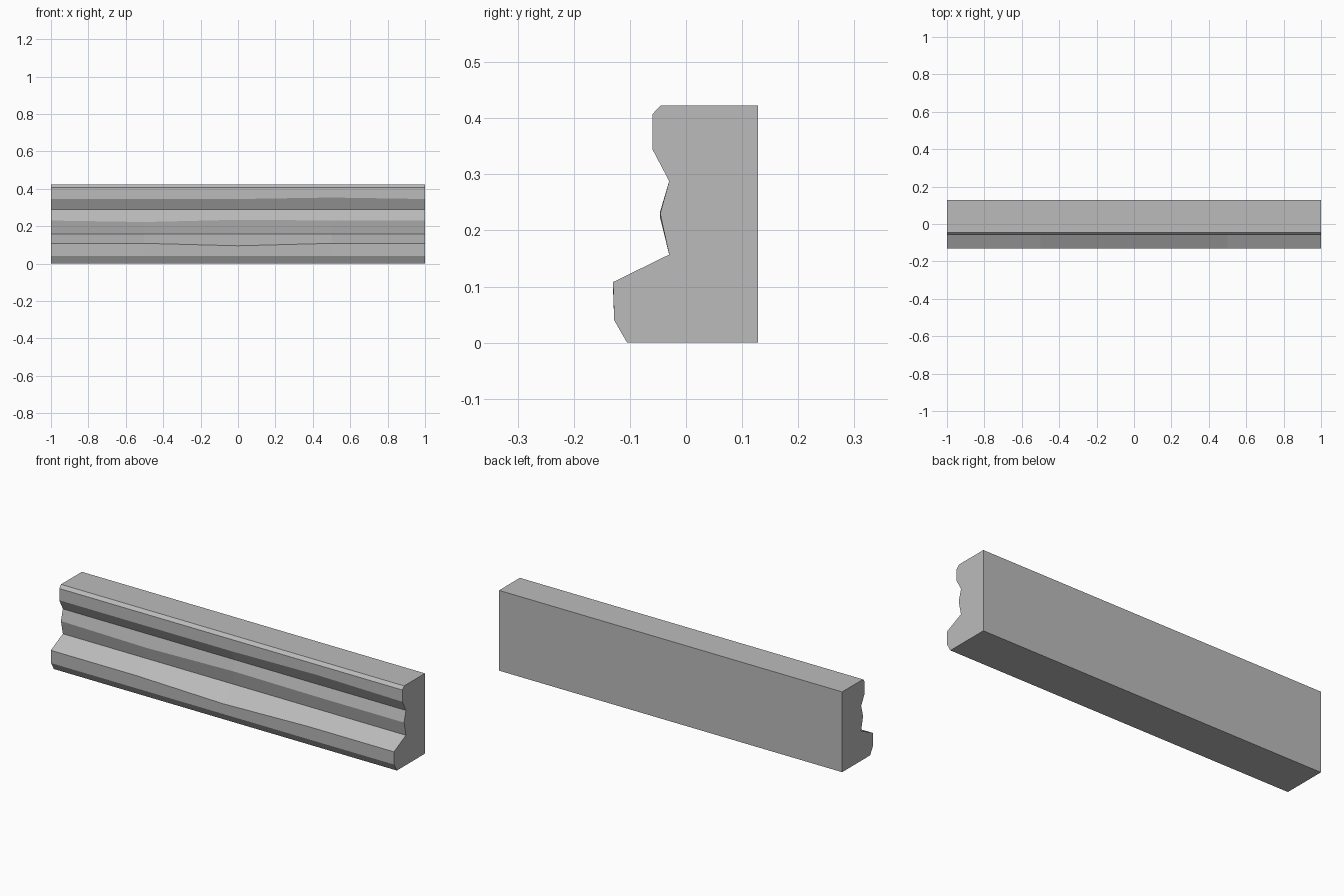
import bpy
import bmesh

cube = bpy.data.objects.get("Cube")
if cube:
    bpy.data.objects.remove(cube, do_unlink=True)

# One plain grey material
grey = bpy.data.materials.new("plain_grey")
grey.use_nodes = True
colour = (0.5, 0.5, 0.5, 1)
grey.diffuse_color = colour
grey.node_tree.nodes["Principled BSDF"].inputs["Base Color"].default_value = colour

# Cross-section (y, z), from the back bottom around the moulded front
profile = [
    (0.128, 0), (-0.105, 0), (-0.128, 0.04), (-0.13, 0.108),
    (-0.03, 0.157), (-0.046, 0.23), (-0.03, 0.288), (-0.06, 0.345),
    (-0.06, 0.407), (-0.045, 0.423), (0.128, 0.423),
]
stations = [-1, -0.5, 0, 0.5, 1]

# Slight hand-cut waviness: (profile corner, station) -> height shift
wobble = {(3, 2): -0.013, (5, 1): -0.008, (5, 2): 0.004, (7, 3): 0.008}

# Moulding: loft the profile along x and cap both ends
bm = bmesh.new()
rings = [
    [bm.verts.new((x, y, z + wobble.get((i, s), 0)))
     for i, (y, z) in enumerate(profile)]
    for s, x in enumerate(stations)
]
count = len(profile)
for a, b in zip(rings, rings[1:]):
    for i in range(count):
        j = (i + 1) % count
        bm.faces.new((a[i], a[j], b[j], b[i]))
bm.faces.new(rings[0])
bm.faces.new(rings[-1])
bmesh.ops.recalc_face_normals(bm, faces=bm.faces)

mesh = bpy.data.meshes.new("moulding")
bm.to_mesh(mesh)
bm.free()
mesh.materials.append(grey)
moulding = bpy.data.objects.new("moulding", mesh)
bpy.context.collection.objects.link(moulding)
